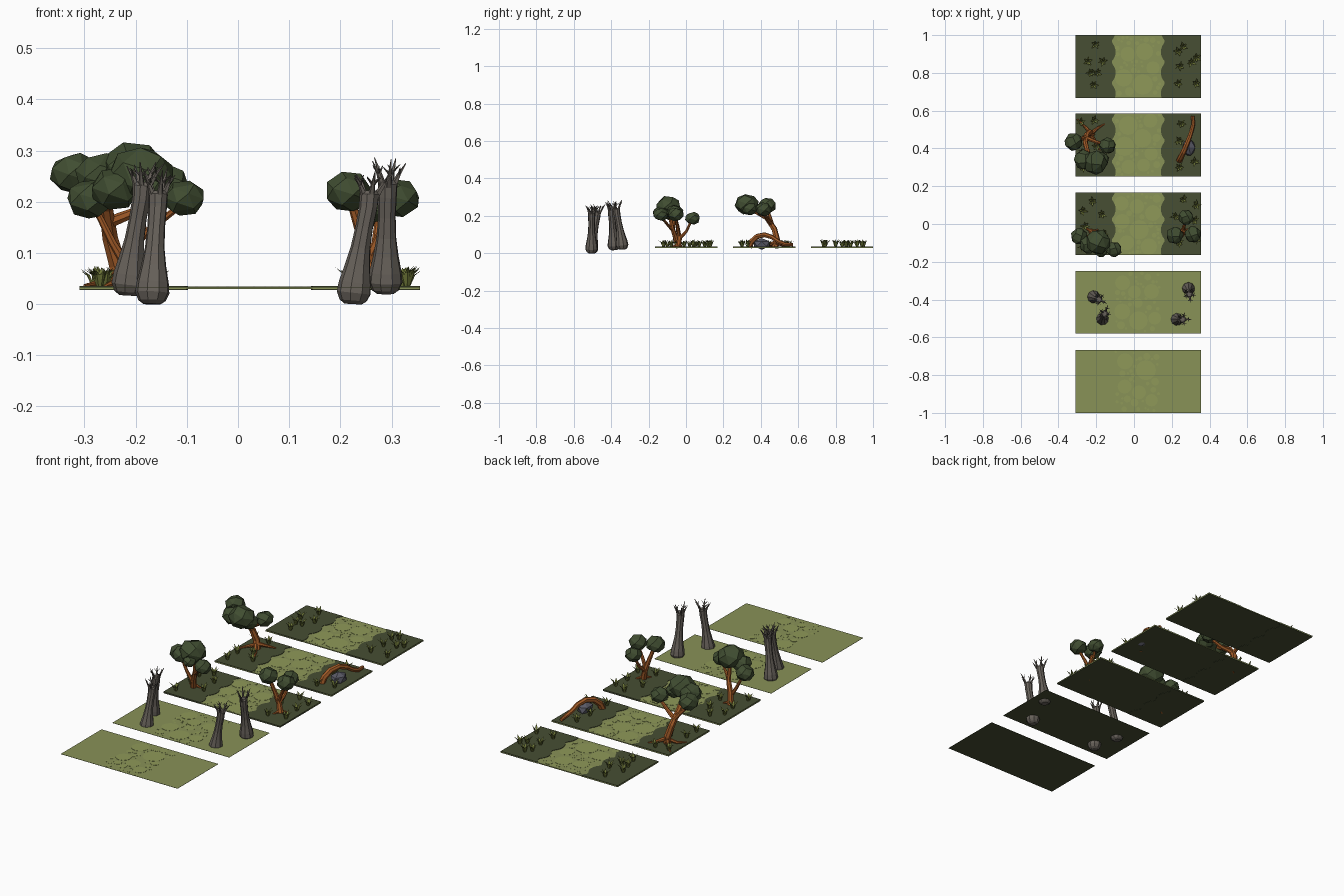
import bpy, bmesh, math, random
from mathutils import Vector, Matrix

if "Cube" in bpy.data.objects:
    bpy.data.objects.remove(bpy.data.objects["Cube"])

random.seed(4)

def mat(name, r, g, b):
    m = bpy.data.materials.new(name)
    lin = lambda c: ((c / 255 + 0.055) / 1.055) ** 2.4 if c > 10 else c / 3294
    m.diffuse_color = (lin(r), lin(g), lin(b), 1)
    m.use_nodes = True
    m.node_tree.nodes["Principled BSDF"].inputs["Base Color"].default_value = m.diffuse_color
    return m

PATH = mat("olive path", 136, 146, 87)
PATCH = mat("light olive patch", 143, 153, 89)
BANK = mat("dark grass bank", 71, 78, 51)
LEAF = mat("leaf green", 64, 77, 49)
BARK = mat("orange bark", 160, 90, 39)
DEAD = mat("grey bark", 103, 97, 90)
STONE = mat("stone grey", 90, 90, 102)
BLADE = mat("grass blade", 112, 121, 57)

def finish(bm, name, m):
    bmesh.ops.recalc_face_normals(bm, faces=bm.faces)
    me = bpy.data.meshes.new(name)
    bm.to_mesh(me)
    bm.free()
    me.materials.append(m)
    ob = bpy.data.objects.new(name, me)
    bpy.context.collection.objects.link(ob)
    return ob

def tube(bm, pts, radii, n=7):
    """Faceted limb through points with a radius at each one."""
    pts = [Vector(p) for p in pts]
    span = [max(p[c] for p in pts) - min(p[c] for p in pts) for c in range(3)]
    ref = Vector((0.05, 0.05, 0.05))
    ref[span.index(min(span))] = 1
    rings = []
    for i, p in enumerate(pts):
        d = (pts[min(i + 1, len(pts) - 1)] - pts[max(i - 1, 0)]).normalized()
        u = d.cross(ref).normalized()
        v = d.cross(u)
        rings.append([bm.verts.new(p + radii[i] * (math.cos(a) * u + math.sin(a) * v))
                      for a in (2 * math.pi * k / n for k in range(n))])
    for a, b in zip(rings, rings[1:]):
        for k in range(n):
            bm.faces.new((a[k], a[(k + 1) % n], b[(k + 1) % n], b[k]))
    bm.faces.new(rings[0])
    bm.faces.new(rings[-1])

def prism(bm, pts, z0, z1):
    f = bm.faces.new([bm.verts.new((x, y, z0)) for x, y in pts])
    top = bmesh.ops.extrude_face_region(bm, geom=[f])["geom"]
    for v in top:
        if isinstance(v, bmesh.types.BMVert):
            v.co.z = z1

X0, X1, GZ = -0.31, 0.356, 0.0335
TILES = [(-1.0, -0.668), (-0.58, -0.25), (-0.165, 0.168), (0.252, 0.585), (0.668, 1.0)]

# ground tiles with dark undersides, round worn patches and scalloped banks
for i, (y0, y1) in enumerate(TILES):
    bm = bmesh.new()
    prism(bm, [(X0, y0), (X1, y0), (X1, y1), (X0, y1)], GZ - 0.001 if i < 2 else 0.029, GZ)
    tile = finish(bm, f"ground_tile_{i + 1}", PATH)
    tile.data.materials.append(BANK)
    for p in tile.data.polygons:
        if p.normal.z < -0.5:
            p.material_index = 1
    bm = bmesh.new()
    placed = []
    for t in range(700):
        r = random.uniform(0.032, 0.055) if t < 150 else random.uniform(0.006, 0.026)
        x, y = random.uniform(-0.105 + r, 0.145 - r), random.uniform(y0 + r, y1 - r)
        if len(placed) < 36 and all(math.hypot(x - a, y - b) > r + c for a, b, c in placed):
            placed.append((x, y, r))
            n = 12 if r > 0.02 else 7
            prism(bm, [(x + r * math.cos(2 * math.pi * k / n), y + r * math.sin(2 * math.pi * k / n))
                       for k in range(n)], GZ, GZ + 0.0008)
    finish(bm, f"path_patches_{i + 1}", PATCH)
    if i < 2:
        continue
    for side, outer, edge in ((1, X0, -0.125), (-1, X1, 0.17)):
        pts = [(outer, y0)]
        for k in range(25):
            t = k / 24
            pts.append((edge + side * 0.028 * abs(math.sin(math.pi * (3 * t + 0.3))) ** 0.7, y0 + t * (y1 - y0)))
        pts.append((outer, y1))
        bm = bmesh.new()
        prism(bm, pts, 0.028, 0.0355)
        finish(bm, f"grass_bank_{i + 1}_{'left' if side > 0 else 'right'}", BANK)

# grass tufts of broad blades that arch outwards
def tufts(name, spots):
    bm = bmesh.new()
    for x, y in spots:
        turn = random.uniform(0, 6.3)
        for k in range(6):
            a = turn + k * math.pi / 3 + random.uniform(-.3, .3)
            d, s = Vector((math.cos(a), math.sin(a), 0)), Vector((-math.sin(a), math.cos(a), 0))
            h, reach, w = random.uniform(0.03, 0.041), random.uniform(0.02, 0.032), 0.0055
            o = Vector((x, y, 0.034))
            up = Vector((0, 0, h))
            low = [o + d * 0.003 - s * w, o + d * 0.003 + s * w, o + d * 0.006]
            mid = [p + d * reach * 0.35 + up * 0.68 for p in low]
            lo, mi = [bm.verts.new(p) for p in low], [bm.verts.new(p) for p in mid]
            tip = bm.verts.new(o + d * reach + up)
            for j in range(3):
                q = (j + 1) % 3
                bm.faces.new((lo[j], lo[q], mi[q], mi[j]))
                bm.faces.new((mi[j], mi[q], tip))
    finish(bm, name, BLADE)

tufts("grass_5_left", [(-.205, .95), (-.245, .86), (-.165, .86), (-.23, .80), (-.195, .80), (-.215, .735)])
tufts("grass_5_right", [(.26, .94), (.235, .915), (.33, .88), (.245, .835), (.305, .855), (.235, .745), (.33, .745)])
tufts("grass_4_left", [(-.28, .54), (-.21, .55), (-.16, .35), (-.27, .30), (-.2, .41), (-.27, .38)])
tufts("grass_4_right", [(.25, .53), (.24, .44), (.32, .33), (.24, .30)])
tufts("grass_3_left", [(-.22, .12), (-.27, .07), (-.17, .05), (-.26, -.01), (-.16, -.05), (-.27, -.12)])
tufts("grass_3_right", [(.26, .13), (.33, .1), (.22, .04), (.24, -.1), (.33, -.08), (.32, .02)])

# dead trees: swollen foot, slim waist, finger-like twigs
PROFILE = [(0, .017), (.007, .027), (.022, .034), (.042, .032), (.075, .025), (.11, .0195),
           (.15, .0175), (.19, .0185), (.215, .0195), (.222, .014)]
for i, (x, y, z, dx, dy) in enumerate([(-.215, -.385, .017, .06, -.03), (-.168, -.505, 0, .02, .05),
                                       (.225, -.505, 0, .06, 0), (.288, -.34, .02, .01, -.07)]):
    d = Vector((dx, dy, 0)).normalized()
    base = Vector((x, y, z))
    axis = lambda h: base + Vector((0, 0, h)) + d * 0.032 * min(1, (h / 0.2)) ** 1.3
    bm = bmesh.new()
    tube(bm, [axis(h) for h, r in PROFILE], [r for h, r in PROFILE], 9)
    for k in range(5):
        a = math.atan2(dy, dx) + 2 * math.pi * k / 5
        o = Vector((math.cos(a), math.sin(a), 0))
        s = 1.35 if k == 0 else random.uniform(.85, 1.05)
        h = random.uniform(0.232, 0.242)
        mid = axis(h) + o * 0.022 * s
        tip = axis(h + random.uniform(.015, .03)) + o * 0.036 * s
        side = Vector((-o.y, o.x, 0))
        tube(bm, [axis(0.205) + o * 0.009, mid, tip], [.008, .004, .0008], 5)
        for t in (-1, 1):
            tube(bm, [mid, mid + o * 0.005 + side * 0.014 * t + Vector((0, 0, .014))], [.003, .0006], 4)
    finish(bm, f"dead_tree_{i + 1}", DEAD)

# leafy trees: curved limbs ending in coarse faceted leaf clumps
def clumps(name, blobs):
    bm = bmesh.new()
    for x, y, z, r in blobs:
        turn, n = random.uniform(0, 6), 20
        vs = []
        for k in range(n):
            c = 1 - (2 * k + 1) / n
            s, a = math.sqrt(1 - c * c), turn + 2.39996 * k
            vs.append(bm.verts.new(Vector((x, y, z)) + r * 1.1 * Vector((s * math.cos(a), s * math.sin(a), .86 * c))))
        bmesh.ops.convex_hull(bm, input=vs)
    finish(bm, name, LEAF)

def limbs(name, paths):
    bm = bmesh.new()
    for pts, r0, r1 in paths:
        n = len(pts) - 1
        tube(bm, pts, [r0 + (r1 - r0) * k / n for k in range(n + 1)])
    finish(bm, name, BARK)

clumps("tree_3_left_leaves", [(-.19, -.095, .25, .062), (-.29, -.065, .205, .042), (-.105, -.135, .207, .038),
                              (-.24, -.11, .225, .045), (-.175, -.145, .22, .03)])
limbs("tree_3_left_trunk", [
    ([(-.225, -.04, .031), (-.215, -.055, .08), (-.19, -.075, .14), (-.19, -.09, .23)], .016, .009),
    ([(-.215, -.06, .07), (-.245, -.065, .12), (-.28, -.065, .19)], .010, .006),
    ([(-.2, -.07, .12), (-.16, -.1, .155), (-.115, -.13, .19)], .009, .006),
    ([(-.225, -.04, .05), (-.26, -.02, .035)], .010, .003),
    ([(-.225, -.04, .05), (-.19, -.03, .035)], .010, .003)])

clumps("tree_3_right_leaves", [(.216, -.06, .22, .043), (.312, -.055, .207, .041), (.275, .035, .187, .038)])
limbs("tree_3_right_trunk", [
    ([(.27, -.04, .031), (.258, -.035, .08), (.24, -.045, .14), (.218, -.06, .21)], .016, .008),
    ([(.256, -.037, .09), (.28, -.045, .14), (.31, -.055, .19)], .010, .006),
    ([(.258, -.035, .08), (.268, 0, .115), (.275, .03, .175)], .010, .006),
    ([(.27, -.04, .045), (.3, -.02, .035)], .010, .003),
    ([(.27, -.04, .045), (.25, -.075, .035)], .010, .003)])

clumps("tree_4_left_leaves", [(-.205, .325, .262, .06), (-.32, .435, .255, .045), (-.14, .415, .235, .041),
                              (-.265, .34, .25, .05), (-.175, .34, .24, .04)])
limbs("tree_4_left_trunk", [
    ([(-.225, .475, .031), (-.235, .485, .075), (-.25, .472, .13), (-.258, .43, .19), (-.24, .36, .23)], .019, .012),
    ([(-.25, .46, .15), (-.28, .45, .19), (-.315, .437, .23)], .012, .007),
    ([(-.25, .455, .16), (-.2, .435, .18), (-.145, .418, .215)], .012, .007),
    ([(-.228, .478, .06), (-.255, .51, .045), (-.3, .555, .036)], .012, .003),
    ([(-.228, .478, .06), (-.19, .51, .045), (-.155, .53, .036)], .012, .003),
    ([(-.228, .475, .055), (-.27, .46, .042), (-.3, .42, .036)], .011, .003),
    ([(-.228, .47, .055), (-.2, .43, .042), (-.18, .39, .036)], .011, .003)])

# arched fallen root over a stone
limbs("arched_root", [([(.24, .338, .033), (.246, .35, .062), (.261, .38, .09), (.278, .42, .099), (.294, .46, .086),
                        (.305, .495, .062), (.314, .53, .048), (.31, .572, .046)], .017, .009)])
bm = bmesh.new()
bmesh.ops.create_icosphere(bm, subdivisions=1, radius=1.1,
                           matrix=Matrix.Translation((.29, .405, .05)) @ Matrix.Diagonal((.034, .044, .028, 1)))
finish(bm, "stone", STONE)
